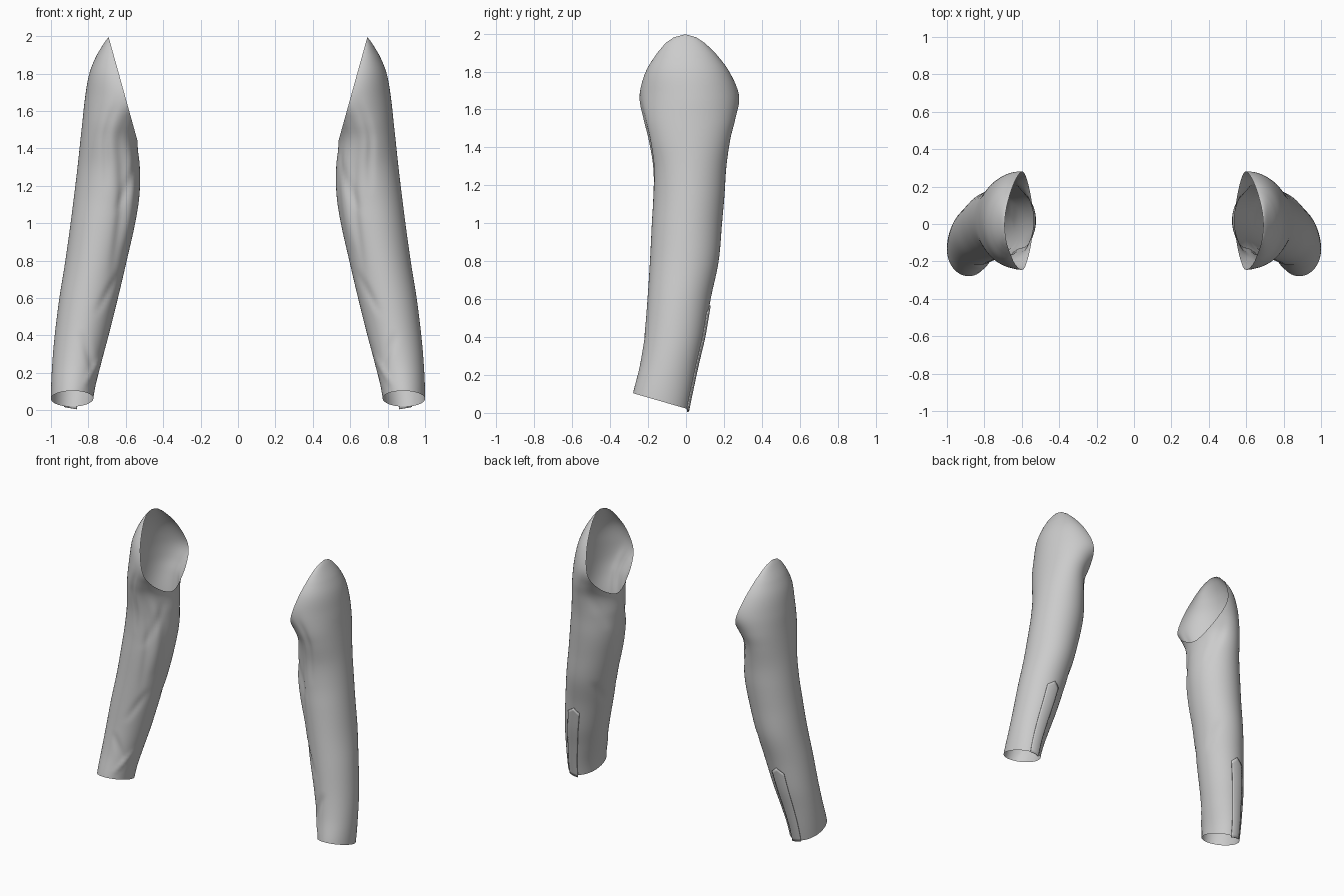
import bpy, bmesh, math
from mathutils import Vector

if "Cube" in bpy.data.objects:
    bpy.data.objects.remove(bpy.data.objects["Cube"])

# Sleeve outline: height, inner x, outer x, front y, back y
ROWS = [
    (-0.06, 0.785, 1.00, -0.310, -0.005),
    (0.10, 0.768, 1.00, -0.280, 0.028),
    (0.25, 0.732, 0.993, -0.243, 0.060),
    (0.40, 0.692, 0.980, -0.220, 0.095),
    (0.60, 0.642, 0.955, -0.203, 0.130),
    (0.80, 0.595, 0.923, -0.190, 0.172),
    (1.00, 0.550, 0.895, -0.180, 0.190),
    (1.15, 0.527, 0.876, -0.172, 0.203),
    (1.30, 0.525, 0.858, -0.175, 0.213),
    (1.45, 0.535, 0.842, -0.200, 0.235),
    (1.55, 0.490, 0.831, -0.225, 0.260),
    (1.67, 0.390, 0.818, -0.245, 0.280),
    (1.80, 0.475, 0.795, -0.212, 0.228),
    (1.90, 0.575, 0.755, -0.150, 0.152),
    (1.95, 0.632, 0.725, -0.108, 0.100),
    (1.98, 0.665, 0.705, -0.065, 0.055),
    (1.995, 0.690, 0.691, -0.010, 0.002),
]

# Folds: angle and height at both ends, depth, angular width
FOLDS = [
    (252, 1.60, 232, 0.70, -0.010, 9),
    (228, 1.50, 215, 0.85, 0.009, 10),
    (282, 1.70, 272, 1.15, -0.009, 7),
    (205, 1.40, 250, 1.05, -0.008, 9),
    (215, 0.75, 250, 0.50, -0.007, 10),
    (215, 0.18, 275, 0.42, -0.009, 10),
    (200, 0.30, 245, 0.12, 0.007, 10),
    (110, 1.55, 150, 1.20, -0.007, 9),
    (130, 0.80, 165, 0.60, -0.006, 10),
]


def section(z):
    """Smoothly interpolated outline at a height."""
    i = max(0, min(len(ROWS) - 2, sum(r[0] <= z for r in ROWS) - 1))
    a, b = ROWS[i], ROWS[i + 1]
    p, n = ROWS[max(i - 1, 0)], ROWS[min(i + 2, len(ROWS) - 1)]
    h = b[0] - a[0]
    t = (z - a[0]) / h
    out = []
    for k in range(1, 5):
        ma = (b[k] - p[k]) / (b[0] - p[0]) * h
        mb = (n[k] - a[k]) / (n[0] - a[0]) * h
        if z > 1.9:
            out.append(a[k] + (b[k] - a[k]) * t)
        else:
            out.append((2*t**3 - 3*t*t + 1)*a[k] + (t**3 - 2*t*t + t)*ma
                       + (3*t*t - 2*t**3)*b[k] + (t**3 - t*t)*mb)
    return out


def point(deg, z, lift=0.0):
    """Point on the sleeve: 0 outer, 90 back, 180 inner, 270 front."""
    x0, x1, y0, y1 = section(z)
    for a0, z0, a1, z1, depth, width in FOLDS:
        t = (z - z0) / (z1 - z0)
        centre = a0 + (a1 - a0) * t
        if 0 < t < 1:
            d = ((deg % 360) - centre) / width
            lift += depth * math.sin(math.pi * t) * math.exp(-d * d)
    c, s = math.cos(math.radians(deg)), math.sin(math.radians(deg))
    return Vector(((x0 + x1) / 2 + ((x1 - x0) / 2 + lift) * c,
                   (y0 + y1) / 2 + ((y1 - y0) / 2 + lift) * s, z))


def finish(name, bm, mirror):
    """Create the object, mirrored to the other arm if asked."""
    if mirror:
        for v in bm.verts:
            v.co.x *= -1
        bmesh.ops.reverse_faces(bm, faces=bm.faces[:])
    me = bpy.data.meshes.new(name)
    bm.to_mesh(me)
    ob = bpy.data.objects.new(name, me)
    bpy.context.collection.objects.link(ob)
    bpy.context.view_layer.objects.active = ob
    ob.select_set(True)
    bpy.ops.object.shade_smooth_by_angle(angle=math.radians(50))
    ob.select_set(False)
    return ob


def grid(bm, rows, closed):
    vs = [[bm.verts.new(p) for p in row] for row in rows]
    for a, b in zip(vs, vs[1:]):
        n = len(a)
        for j in range(n if closed else n - 1):
            k = (j + 1) % n
            bm.faces.new((a[j], a[k], b[k], b[j]))


def sleeve(name, mirror):
    # Closed tube, trimmed by the armhole plane and the slanted cuff plane
    heights = [-0.06 + 1.96 * i / 90 for i in range(90)]
    heights += [1.9, 1.925, 1.95, 1.965, 1.98, 1.988, 1.995]
    bm = bmesh.new()
    grid(bm, [[point(360 * j / 80, z) for j in range(80)] for z in heights], True)
    for co, no in (((0.54, 0, 1.45), (-1, 0, 0.278)),
                   ((0, 0.01, 0.02), (0, -0.29, -1))):
        bmesh.ops.bisect_plane(bm, geom=bm.verts[:] + bm.edges[:] + bm.faces[:],
                               plane_co=co, plane_no=no, clear_outer=True)
    finish(name, bm, mirror)


def placket(name, mirror):
    # Raised strip with a pointed top behind the cuff opening
    bm = bmesh.new()
    rows = []
    for i in range(25):
        row = []
        for j in range(9):
            u = j / 4 - 1
            top = 0.53 + 0.035 * (1 - abs(u))
            low = 0.005 + 0.012 * (j / 8)
            row.append(point(104 - 34 * j / 8, low + (top - low) * i / 24, 0.007))
        rows.append(row)
    grid(bm, rows, False)
    bmesh.ops.reverse_faces(bm, faces=bm.faces[:])
    ob = finish(name, bm, mirror)
    thick = ob.modifiers.new("thickness", 'SOLIDIFY')
    thick.thickness = 0.006
    thick.offset = -1


for side, mirror in (("left", False), ("right", True)):
    sleeve(side + "_sleeve", mirror)
    placket(side + "_cuff_placket", mirror)
